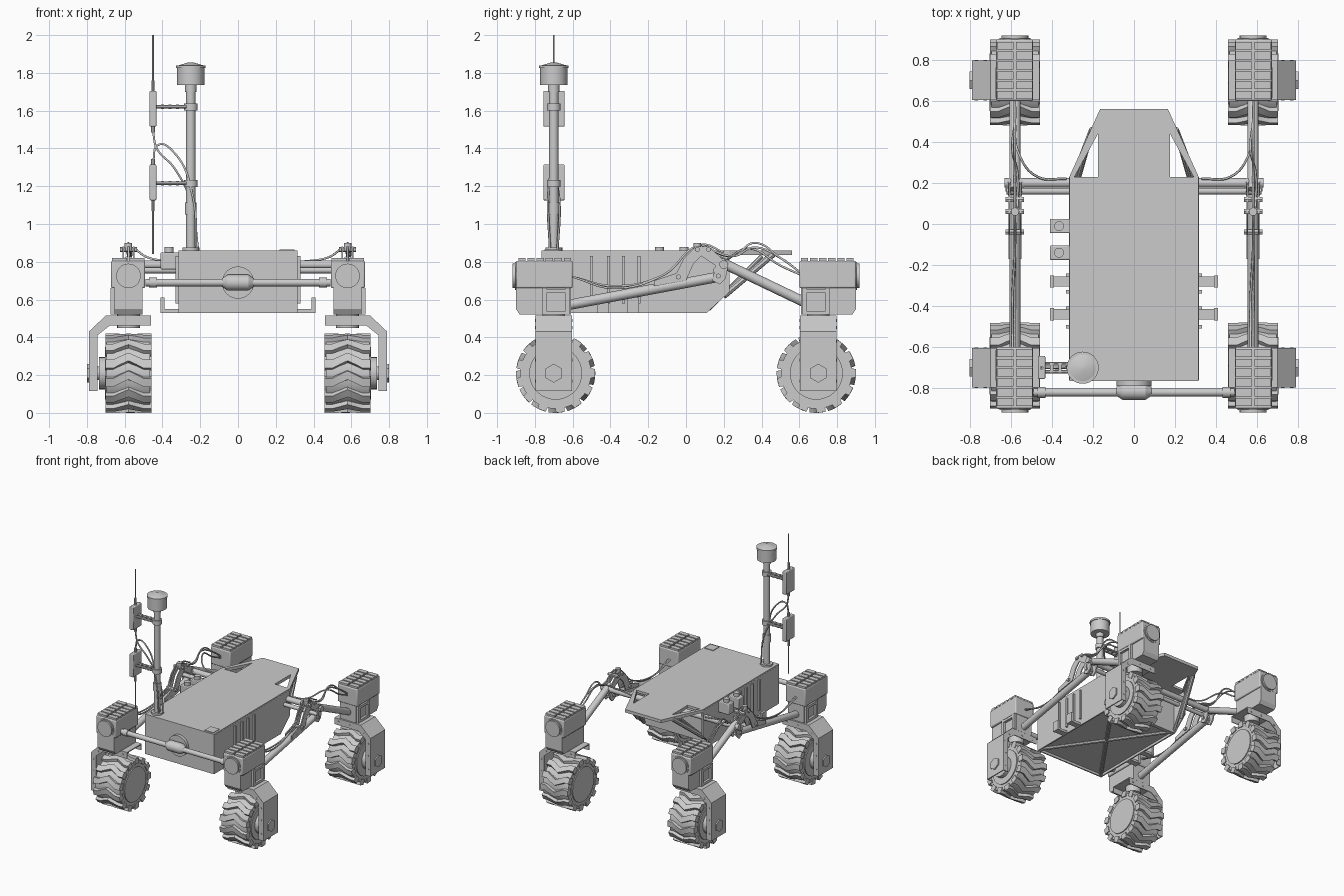
import bpy, bmesh, math
from mathutils import Vector

old = bpy.data.objects.get("Cube")
if old:
    bpy.data.objects.remove(old, do_unlink=True)

grey = bpy.data.materials.new("light_grey")
grey.use_nodes = True
tone = (0.6, 0.6, 0.6, 1)
grey.diffuse_color = tone
grey.node_tree.nodes["Principled BSDF"].inputs["Base Color"].default_value = tone
made = []


def finish(name, bm):
    bmesh.ops.recalc_face_normals(bm, faces=bm.faces)
    me = bpy.data.meshes.new(name)
    bm.to_mesh(me)
    bm.free()
    me.materials.append(grey)
    ob = bpy.data.objects.new(name, me)
    bpy.context.collection.objects.link(ob)
    made.append(ob)
    return ob


def prism(name, pts, axis, a, b):
    """Extrude a 2D profile along an axis from a to b."""
    place = {"x": lambda p, t: (t, p[0], p[1]),
             "y": lambda p, t: (p[0], t, p[1]),
             "z": lambda p, t: (p[0], p[1], t)}[axis]
    bm = bmesh.new()
    lo = [bm.verts.new(place(p, a)) for p in pts]
    hi = [bm.verts.new(place(p, b)) for p in pts]
    bm.faces.new(lo)
    bm.faces.new(hi)
    n = len(pts)
    for i in range(n):
        j = (i + 1) % n
        bm.faces.new((lo[i], lo[j], hi[j], hi[i]))
    return finish(name, bm)


def box(name, x, y, z, bevel=0):
    ob = prism(name, [(x[0], y[0]), (x[1], y[0]), (x[1], y[1]), (x[0], y[1])], "z", *z)
    if bevel:
        m = ob.modifiers.new("bevel", "BEVEL")
        m.width, m.segments = bevel, 2
    return ob


def rod(name, a, b, r, sides=20, r2=None):
    a, b = Vector(a), Vector(b)
    bm = bmesh.new()
    bmesh.ops.create_cone(bm, cap_ends=True, segments=sides, radius1=r,
                          radius2=r if r2 is None else r2, depth=(b - a).length)
    q = (b - a).to_track_quat("Z", "Y")
    for v in bm.verts:
        v.co = q @ v.co + (a + b) / 2
    return finish(name, bm)


def cable(name, pts, r=0.006):
    cu = bpy.data.curves.new(name, "CURVE")
    cu.dimensions, cu.bevel_depth, cu.bevel_resolution = "3D", r, 1
    cu.resolution_u = 8
    sp = cu.splines.new("BEZIER")
    sp.bezier_points.add(len(pts) - 1)
    for bp, p in zip(sp.bezier_points, pts):
        bp.co = p
        bp.handle_left_type = bp.handle_right_type = "AUTO"
    cu.materials.append(grey)
    bpy.context.collection.objects.link(bpy.data.objects.new(name, cu))


def tyre_lugs(name, sx, yc, zc, count=13):
    """Chevron tread bars wrapped around the wheel."""
    bm = bmesh.new()
    rows = [(0.458, 0), (0.5, 0), (0.54, -0.1), (0.58, -0.19),
            (0.62, -0.1), (0.66, 0), (0.702, 0)]
    for k in range(count):
        rings = []
        for x, shift in rows:
            ring = []
            for r, da in ((0.165, -0.16), (0.21, -0.11), (0.21, 0.11), (0.165, 0.16)):
                t = 2 * math.pi * k / count + shift + da
                ring.append(bm.verts.new((sx * x, yc + r * math.cos(t), zc + r * math.sin(t))))
            rings.append(ring)
        for p, q in zip(rings, rings[1:]):
            for i in range(4):
                j = (i + 1) % 4
                bm.faces.new((p[i], p[j], q[j], q[i]))
        bm.faces.new(rings[0])
        bm.faces.new(rings[-1])
    finish(name, bm)


# Chassis with recessed belly and diagonal braces
box("chassis", (-0.31, 0.31), (-0.76, 0.11), (0.55, 0.84))
box("top_plate", (-0.315, 0.315), (-0.765, 0.23), (0.84, 0.86))
box("front_panel", (-0.315, 0.315), (-0.765, -0.755), (0.53, 0.85))
box("belly_rear_rail", (-0.31, 0.31), (0.08, 0.11), (0.53, 0.56))
box("corner_hatch", (0.22, 0.30), (-0.75, -0.67), (0.86, 0.865))
for s in (-1, 1):
    rod("belly_brace", (-0.3 * s, -0.75, 0.545), (0.3 * s, 0.1, 0.545), 0.014, 8)
    prism("side_panel", [(-0.76, 0.53), (0.11, 0.53), (0.23, 0.64), (0.23, 0.85), (-0.76, 0.85)],
          "x", s * 0.305, s * 0.316)
    # Sloping nose frame under a plate with triangular openings
    prism("nose_plate_rim", [(s * 0.175, 0.44), (s * 0.165, 0.56), (s * 0.315, 0.23),
                             (s * 0.29, 0.23)], "z", 0.835, 0.86)
    rod("nose_brace", (s * 0.3, 0.2, 0.62), (s * 0.2, 0.46, 0.84), 0.018, 8)
    rod("nose_post", (s * 0.3, 0.12, 0.55), (s * 0.22, 0.4, 0.83), 0.012, 8)
    for y in (-0.50, -0.41, -0.33, -0.25):
        box("side_rib", (s * 0.312, s * 0.33), (y - 0.008, y + 0.008), (0.58, 0.83))
    for y in (-0.44, -0.28):
        box("side_hook_base", (s * 0.31, s * 0.41), (y - 0.025, y + 0.025), (0.53, 0.55))
        box("side_hook_end", (s * 0.39, s * 0.41), (y - 0.03, y + 0.03), (0.53, 0.61))
box("nose_plate", (-0.176, 0.176), (0.23, 0.44), (0.835, 0.86))
prism("nose_tip", [(-0.176, 0.44), (0.176, 0.44), (0.165, 0.56), (-0.165, 0.56)], "z", 0.835, 0.86)

# Side connectors
for y, dy in ((-0.01, 0.035), (-0.14, 0.035)):
    box("connector_block", (-0.41, -0.31), (y - dy, y + dy), (0.76, 0.85), 0.006)
    rod("connector_cap", (-0.365, y, 0.85), (-0.365, y, 0.878), 0.024)

# Front cross bar and centre pivot
rod("front_cross_bar", (-0.49, -0.82, 0.69), (0.49, -0.82, 0.69), 0.02)
rod("front_pivot_disc", (0, -0.79, 0.69), (0, -0.76, 0.69), 0.085, 32)
rod("front_pivot_hub", (-0.055, -0.815, 0.69), (0.055, -0.815, 0.69), 0.042)
for s in (-1, 1):
    rod("front_pivot_cone", (s * 0.055, -0.815, 0.69), (s * 0.085, -0.815, 0.69), 0.042, 20, 0.022)
    rod("bar_end_collar", (s * 0.43, -0.82, 0.69), (s * 0.47, -0.82, 0.69), 0.027)

# Rear cross tubes
rod("main_cross_tube", (-0.63, 0.20, 0.785), (0.63, 0.20, 0.785), 0.023)
rod("lower_cross_tube", (-0.62, 0.16, 0.755), (0.62, 0.16, 0.755), 0.016)

# Rocker arms on both sides
for s in (-1, 1):
    X = s * 0.58
    rod("front_arm", (X, -0.63, 0.57), (X, 0.17, 0.72), 0.027)
    rod("rear_arm", (X, 0.17, 0.805), (X, 0.64, 0.58), 0.027)
    for dx in (-0.028, 0.028):
        prism("rocker_plate", [(-0.17, 0.67), (0.0, 0.70), (0.04, 0.79), (0.08, 0.83), (0.17, 0.77),
                               (0.21, 0.80), (0.12, 0.88), (0.05, 0.88), (-0.01, 0.82),
                               (-0.05, 0.74), (-0.17, 0.70)], "x", X + dx - 0.004, X + dx + 0.004)
        prism("pivot_link", [(0.14, 0.70), (0.18, 0.68), (0.21, 0.71), (0.225, 0.79),
                             (0.2, 0.82), (0.16, 0.80)], "x", X + dx - 0.006, X + dx + 0.006)
    for y, z in ((-0.04, 0.72), (0.06, 0.865), (0.12, 0.865), (0.17, 0.725), (0.19, 0.79)):
        rod("rocker_bolt", (X - 0.045, y, z), (X + 0.045, y, z), 0.014, 6)
    rod("rocker_clamp", (X, 0.06, 0.86), (X, 0.06, 0.90), 0.02, 12)
    # Cable runs along the arms
    for d in (0, 0.012):
        cable("front_cable", [(X - d, -0.60, 0.72), (X - d, -0.38, 0.66 + d), (X, -0.12, 0.73),
                              (X, 0.08, 0.89), (X, 0.2, 0.85)])
        cable("rear_cable", [(X + d, 0.08, 0.89), (X + d, 0.25, 0.83), (X - d, 0.36, 0.90 - 2 * d),
                             (X, 0.5, 0.82), (X, 0.61, 0.74)])
    cable("body_cable", [(s * 0.33, 0.22, 0.80), (s * 0.47, 0.23, 0.82), (s * 0.56, 0.34, 0.87),
                         (s * 0.58, 0.5, 0.78), (X, 0.61, 0.73)])

# Four steered wheel units
for s in (-1, 1):
    for e in (-1, 1):
        X, Y = s * 0.58, e * 0.70
        W = e * 0.69

        def span(a, b):
            return (s * a, s * b)

        # Motor housing with grid of raised blocks on its lid
        prism("steering_housing", [(e * y, z) for y, z in (
            (0.61, 0.52), (0.88, 0.52), (0.90, 0.55), (0.90, 0.70), (0.61, 0.70))],
            "x", *span(0.505, 0.655))
        box("motor_box", span(0.492, 0.672), (e * 0.60, e * 0.90), (0.66, 0.805), 0.008)
        for i in range(6):
            y = 0.628 + i * 0.048
            for x in (0.535, 0.628):
                box("lid_block", span(x - 0.04, x + 0.04), (e * (y - 0.019), e * (y + 0.019)),
                    (0.80, 0.82))
        rod("motor_cap", (X, e * 0.89, 0.725), (X, e * 0.918, 0.725), 0.065, 28)
        rod("motor_cap_ring", (X, e * 0.89, 0.725), (X, e * 0.905, 0.725), 0.075, 28)
        for y in (0.625, 0.75):
            box("steering_bracket", span(0.64, 0.675), (e * (y - 0.012), e * (y + 0.012)), (0.53, 0.66))
        for z in (0.53, 0.645):
            box("bracket_rail", span(0.64, 0.675), (e * 0.615, e * 0.76), (z - 0.01, z + 0.01))
        rod("steering_shaft", (X, Y, 0.45), (X, Y, 0.54), 0.06)

        # Bent channel fork
        outer = [(0.46, 0.515), (0.70, 0.515), (0.79, 0.43), (0.79, 0.115)]
        skin = [(0.782, 0.115), (0.782, 0.427), (0.697, 0.507), (0.46, 0.507)]
        flange = [(0.745, 0.115), (0.745, 0.41), (0.68, 0.462), (0.46, 0.462)]
        prism("fork_skin", [(s * x, z) for x, z in outer + skin], "y", Y - 0.094, Y + 0.094)
        for t in (-1, 1):
            prism("fork_flange", [(s * x, z) for x, z in outer + flange], "y",
                  Y + t * 0.09, Y + t * 0.096)
            for x, z in ((0.50, 0.488), (0.60, 0.488), (0.725, 0.452),
                         (0.768, 0.38), (0.768, 0.28), (0.768, 0.17)):
                rod("fork_rivet", (s * x, Y + t * 0.09, z), (s * x, Y + t * 0.099, z), 0.008, 8)

        # Wheel and hub
        rod("tyre", (s * 0.465, W, 0.21), (s * 0.695, W, 0.21), 0.188, 40)
        tyre_lugs("tyre_tread", s, W, 0.21)
        for x in (0.461, 0.699):
            rod("wheel_disc", (s * (x - 0.004), W, 0.21), (s * (x + 0.004), W, 0.21), 0.14, 36)
        rod("hub_motor", (s * 0.69, Y, 0.21), (s * 0.735, Y, 0.21), 0.085, 28)
        rod("axle", (s * 0.73, Y, 0.21), (s * 0.785, Y, 0.21), 0.035)
        rod("axle_nut", (s * 0.785, Y, 0.21), (s * 0.80, Y, 0.21), 0.05, 6)

# Mast with sensor drum
MX, MY = -0.25, -0.70
rod("mast", (MX, MY, 0.86), (MX, MY, 1.74), 0.025)
rod("mast_foot", (MX, MY, 0.86), (MX, MY, 0.875), 0.045)
rod("mast_collar", (MX, MY, 1.05), (MX, MY, 1.115), 0.031)
rod("mast_neck", (MX, MY, 1.70), (MX, MY, 1.735), 0.03)
rod("sensor_drum", (MX, MY, 1.735), (MX, MY, 1.835), 0.072, 36)
rod("sensor_lip", (MX, MY, 1.825), (MX, MY, 1.84), 0.078, 36)
rod("sensor_dome", (MX, MY, 1.84), (MX, MY, 1.855), 0.065, 36, 0.015)

# Radio modules with whip antennas
AX = -0.45
for z, up in ((1.62, 1), (1.215, -1)):
    rod("mast_clamp", (MX, MY, z - 0.018), (MX, MY, z + 0.018), 0.036)
    for dy in (-0.02, 0.02):
        rod("module_arm", (MX, MY + dy, z), (AX + 0.01, MY + dy, z), 0.009, 8)
    for x in (-0.40, -0.36, -0.32):
        box("arm_web", (x - 0.008, x + 0.008), (MY - 0.02, MY + 0.02), (z - 0.012, z + 0.012))
    c = z + (-0.01 if up > 0 else 0.005)
    box("radio_module", (-0.468, -0.432), (-0.755, -0.642), (c - 0.095, c + 0.095), 0.006)
    rod("antenna_base", (AX, MY, c + up * 0.09), (AX, MY, c + up * 0.15), 0.009, 10)
    rod("antenna", (AX, MY, c + up * 0.1), (AX, MY, 2.0 if up > 0 else 0.84), 0.004, 8)
    rod("module_plug", (AX, MY, c - up * 0.09), (AX, MY, c - up * 0.125), 0.012, 10)
cable("upper_module_cable", [(AX, MY, 1.49), (-0.43, MY, 1.40), (-0.34, MY, 1.30),
                             (-0.25, MY + 0.03, 1.12), (-0.21, MY + 0.02, 0.86)])
cable("lower_module_cable", [(AX, MY, 1.33), (-0.42, MY, 1.42), (-0.34, MY, 1.38),
                             (-0.24, MY - 0.03, 1.15), (-0.22, MY - 0.02, 0.86)])

# Smooth the rounded parts while keeping edges sharp
bpy.ops.object.select_all(action="DESELECT")
for ob in made:
    ob.select_set(True)
bpy.context.view_layer.objects.active = made[0]
bpy.ops.object.shade_smooth_by_angle(angle=math.radians(32))
